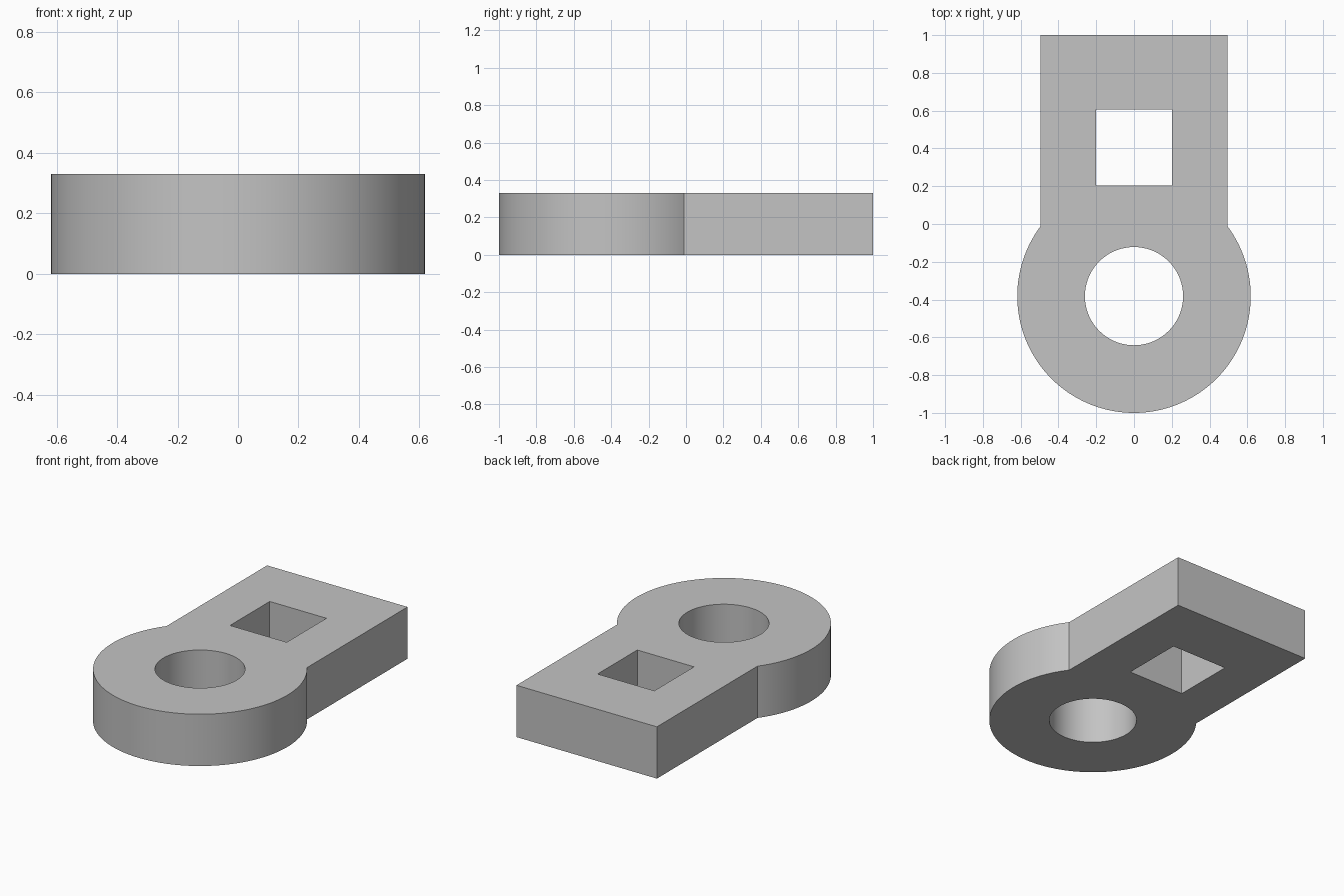
import bpy, bmesh
from math import acos, cos, sin, pi

if "Cube" in bpy.data.objects:
    bpy.data.objects.remove(bpy.data.objects["Cube"], do_unlink=True)

HEIGHT = 0.33
HEAD_Y, HEAD_R, BORE_R = -0.382, 0.618, 0.26
HALF_W, BACK_Y = 0.495, 1.0


def arc(radius, start, end, steps):
    return [(radius * cos(start + (end - start) * i / steps),
             HEAD_Y + radius * sin(start + (end - start) * i / steps))
            for i in range(steps + 1)]


# Outline: round head running into a straight shank
join = acos(HALF_W / HEAD_R)
outline = arc(HEAD_R, pi - join, 2 * pi + join, 96)
outline += [(HALF_W, BACK_Y), (-HALF_W, BACK_Y)]

# Round bore in the head, square hole in the shank
bore = arc(BORE_R, 0, 2 * pi, 72)[:-1]
square = [(-0.2, 0.205), (0.2, 0.205), (0.2, 0.605), (-0.2, 0.605)]

# Fill the profile around its holes and raise it to full height
bm = bmesh.new()
edges = []
for loop in (outline, bore, square):
    verts = [bm.verts.new((x, y, 0)) for x, y in loop]
    edges += [bm.edges.new((verts[i - 1], v)) for i, v in enumerate(verts)]
bmesh.ops.triangle_fill(bm, edges=edges, use_beauty=True, normal=(0, 0, 1))
top = bmesh.ops.extrude_face_region(bm, geom=bm.faces[:], use_keep_orig=True)
bmesh.ops.translate(bm, vec=(0, 0, HEIGHT),
                    verts=[g for g in top["geom"] if isinstance(g, bmesh.types.BMVert)])
bmesh.ops.recalc_face_normals(bm, faces=bm.faces[:])

mesh = bpy.data.meshes.new("link_plate")
bm.to_mesh(mesh)
bm.free()
plate = bpy.data.objects.new("link_plate", mesh)
bpy.context.collection.objects.link(plate)

# Plain grey finish
grey = bpy.data.materials.new("plain_grey")
grey.use_nodes = True
colour = (0.55, 0.55, 0.55, 1)
grey.diffuse_color = colour
grey.node_tree.nodes["Principled BSDF"].inputs["Base Color"].default_value = colour
mesh.materials.append(grey)

# Smooth the curved walls, keep the rims sharp
bpy.ops.object.select_all(action="DESELECT")
plate.select_set(True)
bpy.context.view_layer.objects.active = plate
bpy.ops.object.shade_smooth_by_angle(angle=pi / 6)
